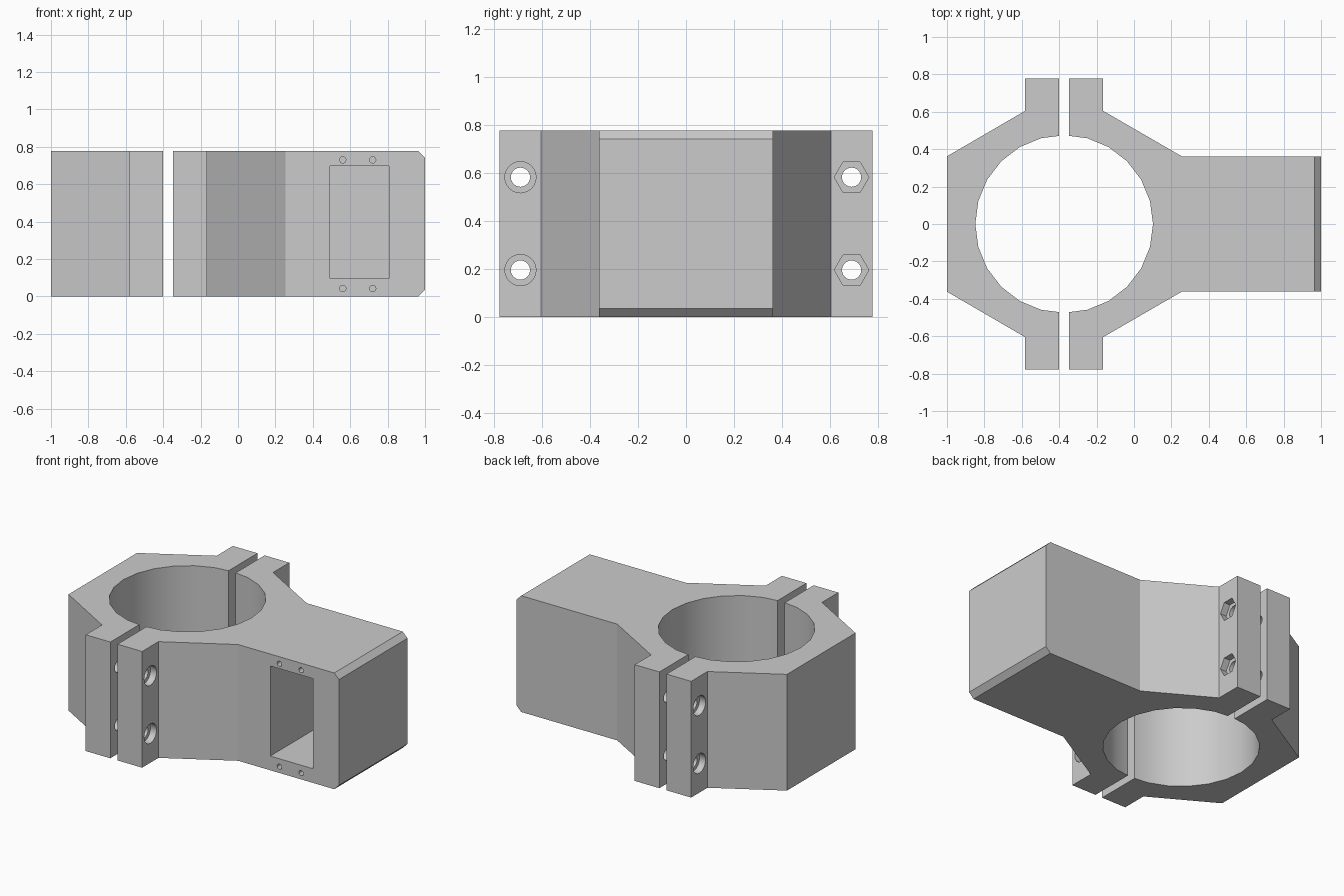
import bpy, bmesh, math
from mathutils import Matrix

if "Cube" in bpy.data.objects:
    bpy.data.objects.remove(bpy.data.objects["Cube"])

H = 0.777            # height of the clamp
CX, R = -0.3735, 0.475   # bore centre and radius
FY = 0.777           # outer end of the flanges
BOLT_Y, BOLT_Z = 0.69, (0.195, 0.582)

grey = bpy.data.materials.new("light grey")
grey.diffuse_color = (0.6, 0.6, 0.6, 1)
grey.use_nodes = True
grey.node_tree.nodes["Principled BSDF"].inputs["Base Color"].default_value = grey.diffuse_color


def new_object(name, bm):
    bmesh.ops.recalc_face_normals(bm, faces=bm.faces)
    me = bpy.data.meshes.new(name)
    bm.to_mesh(me)
    bm.free()
    me.materials.append(grey)
    ob = bpy.data.objects.new(name, me)
    bpy.context.collection.objects.link(ob)
    return ob


def prism(points):
    """Outline in plan, extruded up to the full height."""
    bm = bmesh.new()
    face = bm.faces.new([bm.verts.new((x, y, 0)) for x, y in points])
    ext = bmesh.ops.extrude_face_region(bm, geom=[face])
    up = [v for v in ext["geom"] if isinstance(v, bmesh.types.BMVert)]
    bmesh.ops.translate(bm, verts=up, vec=(0, 0, H))
    return bm


def bore_arc(side, gap_x):
    """Half of the 24-sided bore, from +y to -y, ending at the split."""
    arc = [(CX + side * R * math.cos(math.radians(a)), R * math.sin(math.radians(a)))
           for a in range(75, -76, -15)]
    return [(gap_x, 0.471)] + arc + [(gap_x, -0.471)]


def half_outline(upper, side, gap_x):
    """Mirror the upper outline (far end to split) and close it with the bore."""
    lower = [(x, -y) for x, y in reversed(upper)]
    return upper + bore_arc(side, gap_x) + lower


def rod(sides, r, x0, x1, y, z):
    """Cutter along x; hexagons stand on a corner."""
    bm = bmesh.new()
    bmesh.ops.create_cone(bm, cap_ends=True, segments=sides, radius1=r, radius2=r, depth=x1 - x0)
    m = Matrix.Translation(((x0 + x1) / 2, y, z)) @ Matrix.Rotation(math.pi / 2, 4, 'Y')
    bmesh.ops.transform(bm, matrix=m, verts=bm.verts)
    return bm


def screw_hole(r, depth, x, z):
    """Cutter along y, into the front face."""
    bm = bmesh.new()
    bmesh.ops.create_cone(bm, cap_ends=True, segments=16, radius1=r, radius2=r, depth=depth * 2)
    m = Matrix.Translation((x, -0.362, z)) @ Matrix.Rotation(math.pi / 2, 4, 'X')
    bmesh.ops.transform(bm, matrix=m, verts=bm.verts)
    return bm


def box(x0, x1, y0, y1, z0, z1):
    bm = bmesh.new()
    m = Matrix.Translation(((x0 + x1) / 2, (y0 + y1) / 2, (z0 + z1) / 2)) \
        @ Matrix.Diagonal((x1 - x0, y1 - y0, z1 - z0, 1))
    bmesh.ops.create_cube(bm, size=1, matrix=m)
    return bm


def carve(ob, cutters):
    """Cut every cutter out of the part, then shade the round holes smooth."""
    helpers = []
    for bm in cutters:
        c = new_object("cutter", bm)
        c.hide_render = True
        helpers.append(c)
        mod = ob.modifiers.new("cut", 'BOOLEAN')
        mod.operation, mod.solver, mod.object = 'DIFFERENCE', 'EXACT', c
    dg = bpy.context.evaluated_depsgraph_get()
    me = bpy.data.meshes.new_from_object(ob.evaluated_get(dg))
    ob.modifiers.clear()
    ob.data = me
    for c in helpers:
        bpy.data.objects.remove(c)
    me.shade_smooth()
    me.set_sharp_from_angle(angle=math.radians(24))


def bolt_cutters(x0, x1, outer, side):
    """Through holes, with a round recess on one flange and a hex one on the other."""
    cuts = []
    r0, r1 = sorted((outer + side * 0.1, outer - side * 0.045))
    for z in BOLT_Z:
        for s in (-1, 1):
            cuts.append(rod(24, 0.04, x0 - 0.1, x1 + 0.1, s * BOLT_Y, z))
            if s == -side:
                cuts.append(rod(24, 0.065, r0, r1, s * BOLT_Y, z))
            else:
                cuts.append(rod(6, 0.072, r0, r1, s * BOLT_Y, z))
    return cuts


# Clamp cap (left half)
cap = new_object("clamp_cap", prism(half_outline(
    [(-1, 0.362), (-0.582, 0.605), (-0.582, FY), (-0.4, FY)], -1, -0.4)))
carve(cap, bolt_cutters(-0.582, -0.4, -0.582, -1))

# Clamp body (right half) with chamfered end
bm = prism(half_outline(
    [(1, 0.362), (0.255, 0.362), (-0.165, 0.605), (-0.165, FY), (-0.347, FY)], 1, -0.347))
ends = [e for e in bm.edges if all(v.co.x > 0.99 for v in e.verts)
        and abs(e.verts[0].co.z - e.verts[1].co.z) < 1e-4]
bmesh.ops.recalc_face_normals(bm, faces=bm.faces)
bmesh.ops.bevel(bm, geom=ends, offset=0.035, segments=1, affect='EDGES')
body = new_object("clamp_body", bm)

# Bolt holes, front pocket and its four screw holes
cuts = bolt_cutters(-0.347, -0.165, -0.165, 1)
cuts.append(box(0.492, 0.808, -0.5, 0.25, 0.095, 0.697))
cuts += [screw_hole(0.017, 0.15, x, z) for x in (0.56, 0.72) for z in (0.042, 0.73)]
carve(body, cuts)
